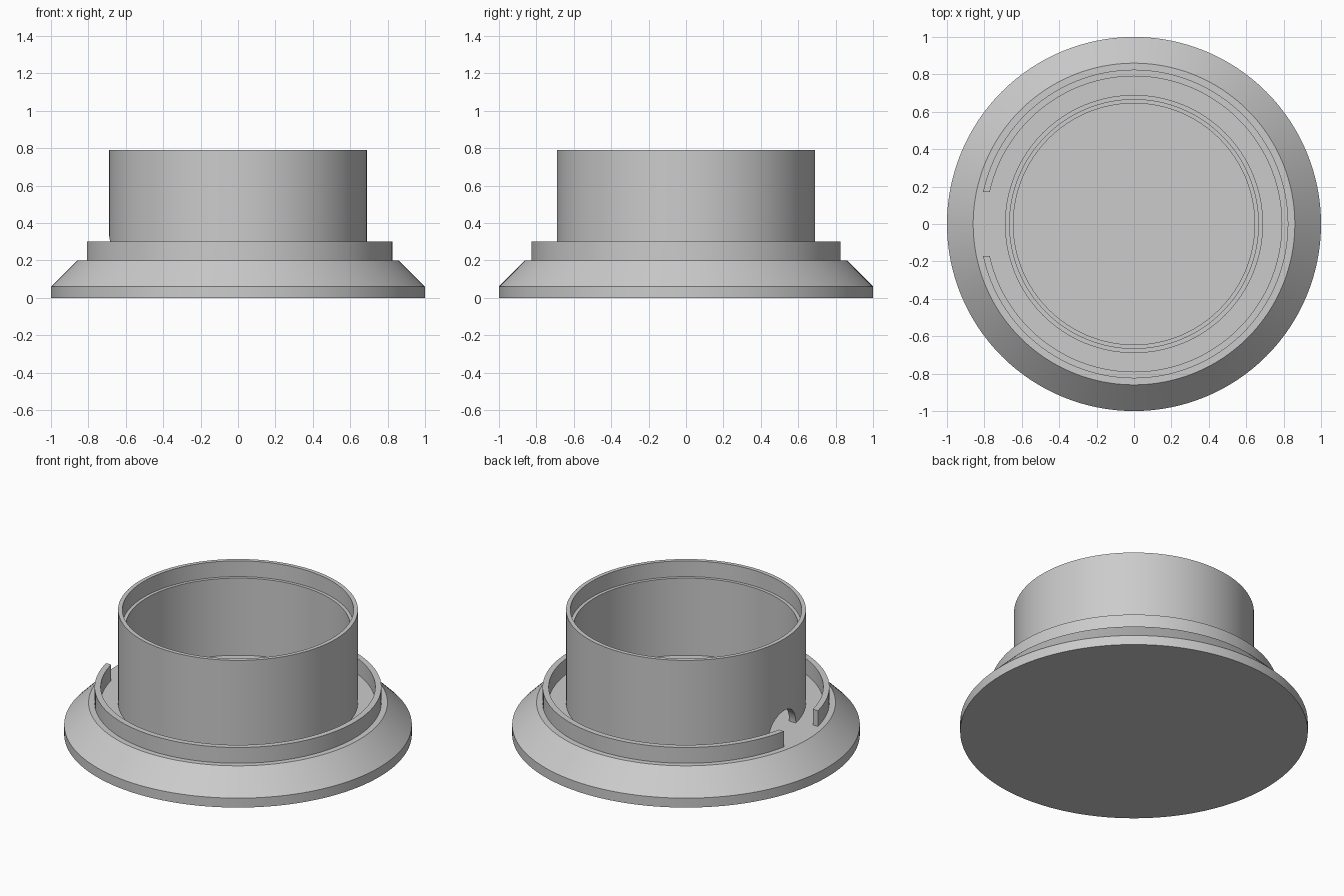
import bpy, bmesh, math
from mathutils import Matrix

if "Cube" in bpy.data.objects:
    bpy.data.objects.remove(bpy.data.objects["Cube"])

SEGMENTS = 128
FLOOR = 0.2      # top of the flared base
SINK = 0.19      # parts on the base reach slightly into it

grey = bpy.data.materials.new("plain grey")
grey.use_nodes = True
colour = (0.6, 0.6, 0.6, 1)
grey.diffuse_color = colour
grey.node_tree.nodes["Principled BSDF"].inputs["Base Color"].default_value = colour


def make_object(name, bm):
    bmesh.ops.recalc_face_normals(bm, faces=bm.faces)
    mesh = bpy.data.meshes.new(name)
    bm.to_mesh(mesh)
    bm.free()
    obj = bpy.data.objects.new(name, mesh)
    bpy.context.collection.objects.link(obj)
    mesh.materials.append(grey)
    return obj


def lathe(name, profile, closed):
    """Turn a (radius, z) profile round z; an open profile gets end caps."""
    bm = bmesh.new()
    rings = []
    for r, z in profile:
        rings.append([bm.verts.new((r * math.cos(a), r * math.sin(a), z))
                      for a in (math.tau * i / SEGMENTS for i in range(SEGMENTS))])
    pairs = list(zip(rings, rings[1:]))
    if closed:
        pairs.append((rings[-1], rings[0]))
    else:
        bm.faces.new(rings[0])
        bm.faces.new(rings[-1])
    for low, high in pairs:
        for i in range(SEGMENTS):
            j = (i + 1) % SEGMENTS
            bm.faces.new((low[i], low[j], high[j], high[i]))
    return make_object(name, bm)


def cut(obj, cutter):
    mod = obj.modifiers.new("opening", "BOOLEAN")
    mod.operation = "DIFFERENCE"
    mod.solver = "EXACT"
    mod.object = cutter
    bpy.context.view_layer.objects.active = obj
    bpy.ops.object.modifier_apply(modifier=mod.name)
    bpy.data.objects.remove(cutter)


# Solid flared base
base = lathe("flared_base", [(1, 0), (1, 0.06), (0.86, FLOOR)], False)

# Tall tube with a stepped inner lip at the top
tube = lathe("tube_wall", [(0.69, SINK), (0.69, 0.79), (0.665, 0.79),
                           (0.665, 0.69), (0.645, 0.69), (0.645, SINK)], True)

# Low outer ring
ring = lathe("outer_ring", [(0.825, SINK), (0.825, 0.3),
                            (0.79, 0.3), (0.79, SINK)], True)

# Arched cable hole through the tube
bm = bmesh.new()
bmesh.ops.create_cone(bm, cap_ends=True, segments=48, radius1=0.135,
                      radius2=0.135, depth=0.4,
                      matrix=Matrix.Translation((-0.67, 0, FLOOR))
                      @ Matrix.Rotation(math.pi / 2, 4, "Y"))
cut(tube, make_object("hole_cutter", bm))

# Gap in the ring beside the hole
bm = bmesh.new()
bmesh.ops.create_cube(bm, size=1, matrix=Matrix.Translation((-0.8, 0, 0.25))
                      @ Matrix.Diagonal((0.3, 0.34, 0.4, 1)))
cut(ring, make_object("gap_cutter", bm))

# Smooth the round walls, keep the rims crisp
bpy.ops.object.select_all(action="DESELECT")
for obj in (base, tube, ring):
    obj.select_set(True)
    bpy.context.view_layer.objects.active = obj
bpy.ops.object.shade_smooth_by_angle(angle=math.radians(30))
